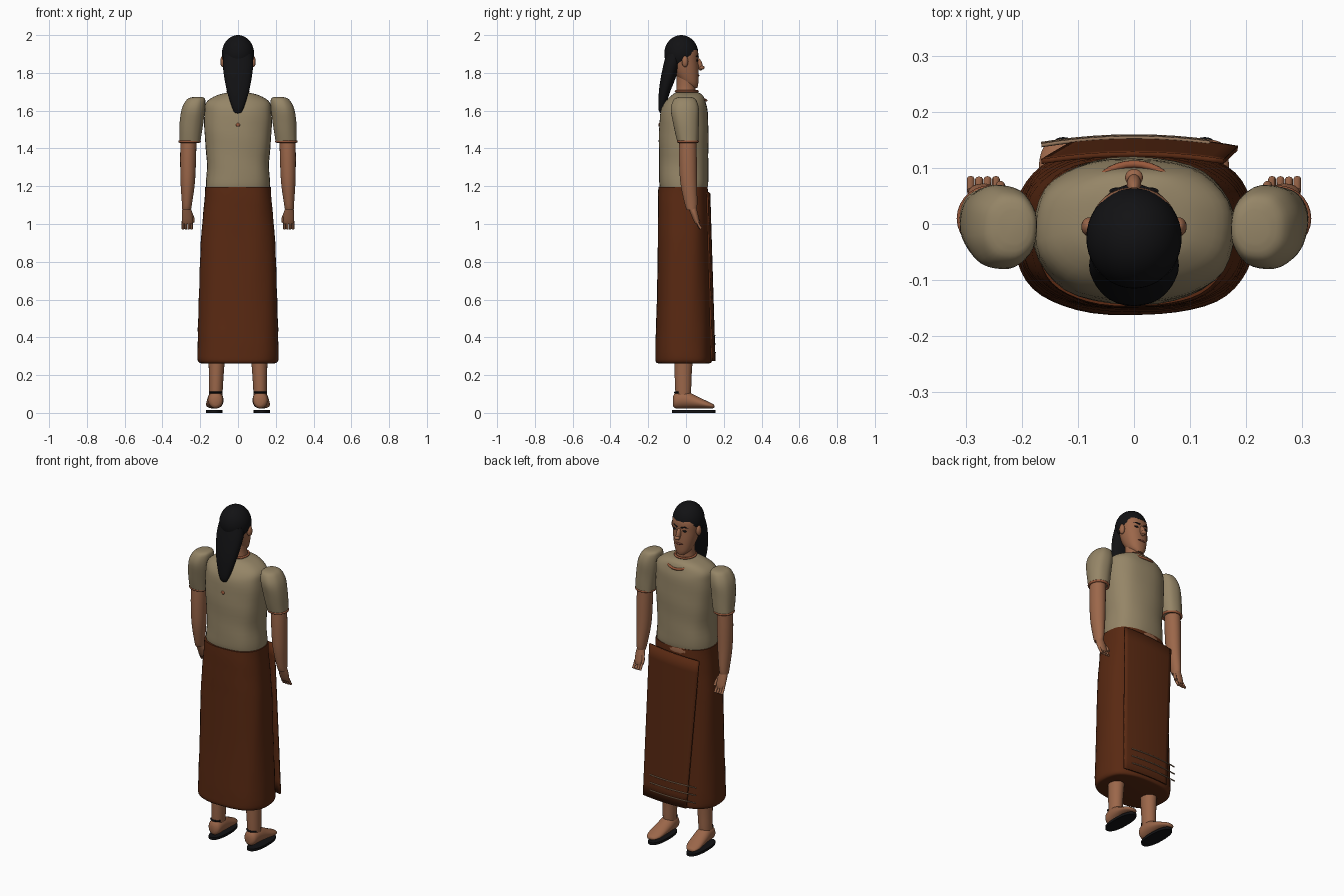
import bpy, bmesh, math
from mathutils import Vector, Matrix

if "Cube" in bpy.data.objects:
    bpy.data.objects.remove(bpy.data.objects["Cube"])


def material(name, rgb):
    m = bpy.data.materials.new(name)
    m.diffuse_color = (*rgb, 1)
    m.use_nodes = True
    m.node_tree.nodes["Principled BSDF"].inputs["Base Color"].default_value = m.diffuse_color
    return m


SKIN = material("skin", (0.33, 0.135, 0.068))
SHIRT = material("khaki cloth", (0.30, 0.235, 0.135))
SKIRT = material("dark red brown cloth", (0.10, 0.022, 0.006))
BLACK = material("black", (0.006, 0.006, 0.007))
COPPER = material("copper trim", (0.32, 0.10, 0.045))
STRIPE = material("pale stripe", (0.28, 0.17, 0.10))
LIPS = material("dark lip", (0.16, 0.05, 0.03))


def finish(bm, name, mat, angle=50):
    bmesh.ops.recalc_face_normals(bm, faces=bm.faces)
    me = bpy.data.meshes.new(name)
    bm.to_mesh(me)
    bm.free()
    ob = bpy.data.objects.new(name, me)
    bpy.context.collection.objects.link(ob)
    me.materials.append(mat)
    bpy.ops.object.select_all(action='DESELECT')
    ob.select_set(True)
    bpy.context.view_layer.objects.active = ob
    bpy.ops.object.shade_smooth_by_angle(angle=math.radians(angle))
    return ob


def smooth_path(pts, steps):
    """Catmull-Rom through a list of tuples."""
    v = [Vector(p) for p in pts]
    v = [v[0]] + v + [v[-1]]
    out = []
    for i in range(1, len(v) - 2):
        a, b, c, d = v[i - 1:i + 3]
        for k in range(steps):
            t = k / steps
            out.append(0.5 * (2 * b + (c - a) * t + (2 * a - 5 * b + 4 * c - d) * t * t
                              + (3 * b - a - 3 * c + d) * t ** 3))
    return out + [v[-2]]


def loft(name, rings, mat, power=2.0, axis='z', steps=4, seg=36, wave=0.0):
    """Rings are (x, y, z, r1, r2): superellipse sections stacked along an axis."""
    bm = bmesh.new()
    loops = []
    for x, y, z, r1, r2 in smooth_path(rings, steps):
        loop = []
        for k in range(seg):
            a = 2 * math.pi * k / seg
            c, s = math.cos(a), math.sin(a)
            f = 1 + wave * math.sin(5 * a + 17 * z) * math.sin(3 * a - 24 * z)
            u = math.copysign(abs(c) ** (2 / power), c) * r1 * f
            w = math.copysign(abs(s) ** (2 / power), s) * r2 * f
            loop.append(bm.verts.new((x + u, y + w, z) if axis == 'z' else (x + u, y, z + w)))
        loops.append(loop)
    for p, q in zip(loops, loops[1:]):
        for k in range(seg):
            j = (k + 1) % seg
            bm.faces.new((p[k], p[j], q[j], q[k]))
    bm.faces.new(loops[0])
    bm.faces.new(loops[-1])
    return finish(bm, name, mat)


def ball(name, loc, size, mat, rot=(0, 0, 0)):
    bm = bmesh.new()
    bmesh.ops.create_uvsphere(bm, u_segments=24, v_segments=14, radius=1)
    turn = Matrix.Rotation(rot[0], 4, 'X') @ Matrix.Rotation(rot[1], 4, 'Y')
    bm.transform(Matrix.Translation(loc) @ turn @ Matrix.Diagonal((*size, 1)))
    return finish(bm, name, mat)


def tube(name, pts, r, mat, closed=False):
    cu = bpy.data.curves.new(name, 'CURVE')
    cu.dimensions = '3D'
    cu.bevel_depth = r
    cu.bevel_resolution = 2
    cu.use_fill_caps = True
    sp = cu.splines.new('POLY')
    sp.points.add(len(pts) - 1)
    for p, co in zip(sp.points, pts):
        p.co = (*co, 1)
    sp.use_cyclic_u = closed
    ob = bpy.data.objects.new(name, cu)
    bpy.context.collection.objects.link(ob)
    cu.materials.append(mat)


def oval(cx, cy, cz, rx, ry, tilt=0.0, n=28):
    return [(cx + rx * math.cos(t), cy + ry * math.sin(t), cz + tilt * math.cos(t))
            for t in (2 * math.pi * k / n for k in range(n))]


# Head, neck and face (the figure looks towards +y)
loft("head", [(0, .04, 1.72, .022, .02), (0, .022, 1.745, .046, .043), (0, .004, 1.80, .064, .063),
              (0, -.008, 1.86, .074, .073), (0, -.015, 1.92, .076, .077), (0, -.02, 1.975, .045, .05)], SKIN, 2.2)
loft("neck", [(0, -.005, 1.66, .062, .058), (0, 0, 1.72, .05, .05), (0, 0, 1.79, .05, .05)], SKIN)
ball("nose", (0, .07, 1.845), (.013, .017, .034), SKIN, (.3, 0, 0))
ball("nose_tip", (0, .083, 1.828), (.016, .015, .011), SKIN)
ball("mouth", (0, .062, 1.787), (.026, .009, .007), LIPS)
for s in (-1, 1):
    ball("ear", (s * .08, -.005, 1.86), (.014, .017, .03), SKIN)
    ball("eye", (s * .03, .058, 1.866), (.014, .007, .006), BLACK)
    tube("eyebrow", [(s * .012, .065, 1.883), (s * .032, .06, 1.89), (s * .052, .043, 1.884)], .004, BLACK)

# Hair cap cut along the slanted hairline, and long hair behind
bm = bmesh.new()
bmesh.ops.create_uvsphere(bm, u_segments=40, v_segments=24, radius=1)
bm.transform(Matrix.Translation((0, -.025, 1.902)) @ Matrix.Diagonal((.085, .09, .098, 1)))
cut = bmesh.ops.bisect_plane(bm, geom=bm.verts[:] + bm.edges[:] + bm.faces[:], clear_inner=True,
                             plane_co=(0, 0, 1.878), plane_no=(0, -.65, 1))
bmesh.ops.holes_fill(bm, edges=[e for e in bm.edges if e.is_boundary])
finish(bm, "hair_cap", BLACK)
loft("long_hair", [(0, -.112, 1.575, .012, .008), (0, -.128, 1.60, .025, .016), (0, -.118, 1.68, .052, .027),
                   (0, -.098, 1.76, .07, .038), (0, -.075, 1.84, .08, .045), (0, -.06, 1.90, .075, .045)],
     BLACK, 2.2)

# Torso with shirt, bare waist below the hem
loft("shirt", [(0, -.012, 1.18, .168, .122), (0, -.012, 1.22, .168, .13), (0, -.012, 1.33, .164, .129),
               (0, -.012, 1.47, .176, .131), (0, -.010, 1.59, .178, .125), (0, -.004, 1.645, .168, .108),
               (0, .006, 1.68, .115, .085), (0, .006, 1.695, .06, .062)], SHIRT, 2.4, wave=.012)
loft("waist", [(0, -.012, 1.12, .16, .12), (0, -.012, 1.17, .169, .128), (0, -.012, 1.205, .164, .124)], SKIN, 2.4)
tube("neck_band", oval(0, .004, 1.703, .056, .058), .006, COPPER, True)
tube("necklace", [(.075 * math.cos(t), .045 + .062 * math.sin(t), 1.682 - .028 * math.sin(t))
                  for t in (math.pi * k / 16 for k in range(17))], .007, COPPER)
ball("back_clasp", (0, -.141, 1.525), (.011, .005, .01), COPPER)

# Arms, sleeves, hands, legs and feet on both sides
for s in (-1, 1):
    loft("sleeve", [(s * .215, -.005, 1.672, .025, .03), (s * .222, -.006, 1.66, .048, .058),
                    (s * .236, -.006, 1.61, .062, .074), (s * .247, 0, 1.53, .062, .068),
                    (s * .255, .01, 1.435, .056, .055)], SHIRT, 2.2, wave=.015)
    tube("sleeve_band", oval(s * .256, .01, 1.437, .053, .052), .007, COPPER, True)
    loft("arm", [(s * .262, .01, 1.45, .042, .045), (s * .264, .01, 1.35, .042, .047),
                 (s * .266, .014, 1.22, .038, .044), (s * .27, .026, 1.11, .027, .034),
                 (s * .272, .03, 1.075, .023, .026)], SKIN)
    loft("hand", [(s * .272, .032, 1.09, .02, .022), (s * .27, .042, 1.06, .027, .02),
                  (s * .268, .055, 1.02, .028, .016), (s * .268, .061, 1.0, .024, .011)], SKIN)
    for k in range(4):
        x = s * (.246 + .015 * k)
        tube("finger", [(x, .058, 1.015), (x, .07, .99 - .003 * (k % 3)), (x, .08, .975)], .007, SKIN)
    tube("thumb", [(s * .25, .045, 1.06), (s * .238, .06, 1.03), (s * .238, .07, 1.01)], .008, SKIN)
    loft("leg", [(s * .118, -.015, .07, .034, .038), (s * .117, -.015, .12, .036, .042),
                 (s * .115, -.015, .20, .039, .045), (s * .112, -.012, .32, .045, .05)], SKIN)
    loft("foot", [(s * .118, -.07, .06, .015, .022), (s * .118, -.055, .066, .036, .042),
                  (s * .119, -.005, .07, .042, .046), (s * .122, .05, .058, .044, .034),
                  (s * .127, .11, .043, .042, .02), (s * .13, .142, .036, .028, .012),
                  (s * .131, .15, .034, .01, .005)], SKIN, axis='y')
    loft("sole", [(s * .126, .04, .0, .043, .115), (s * .126, .04, .014, .043, .115)], BLACK, 2.3, steps=1)
    tube("heel_strap", [(s * .118 + .037 * math.cos(t), -.015 + .043 * math.sin(t), .108)
                        for t in (math.pi * (1.2 + .6 * k / 8) for k in range(9))], .005, BLACK)

# Long wrapped skirt
loft("skirt", [(0, -.012, .262, .19, .132), (0, -.012, .272, .21, .148), (0, -.012, .33, .214, .150),
               (0, -.012, .6, .207, .142), (0, -.014, .9, .198, .136), (0, -.016, 1.1, .18, .133),
               (0, -.016, 1.195, .173, .130)], SKIRT, 2.6, wave=.009, seg=48)


def panel_y(x, z):
    return .108 + .028 * (1.17 - z) / .9 + .016 * (1 - (x / .18) ** 2)


# Overlapping front panel with a slanted free edge
bm = bmesh.new()
rows = []
for i in range(13):
    t = i / 12
    row = []
    for j in range(15):
        u = j / 14
        x = (1 - u) * (-.165 + .06 * t) + u * (.16 + .025 * t)
        z = 1.15 + .02 * u - t * (.875 + .02 * u)
        row.append(bm.verts.new((x, panel_y(x, z), z)))
    rows.append(row)
for p, q in zip(rows, rows[1:]):
    for j in range(14):
        bm.faces.new((p[j], p[j + 1], q[j + 1], q[j]))
panel = finish(bm, "skirt_front_panel", SKIRT)
solid = panel.modifiers.new("thickness", 'SOLIDIFY')
solid.thickness = .009
solid.offset = 0

# Three pale stripes near the hem
for z in (.32, .365, .41):
    tube("hem_stripe", [(x, panel_y(x, z) + .006, z) for x in (-.165 + .03 * k for k in range(11))], .0035, STRIPE)
